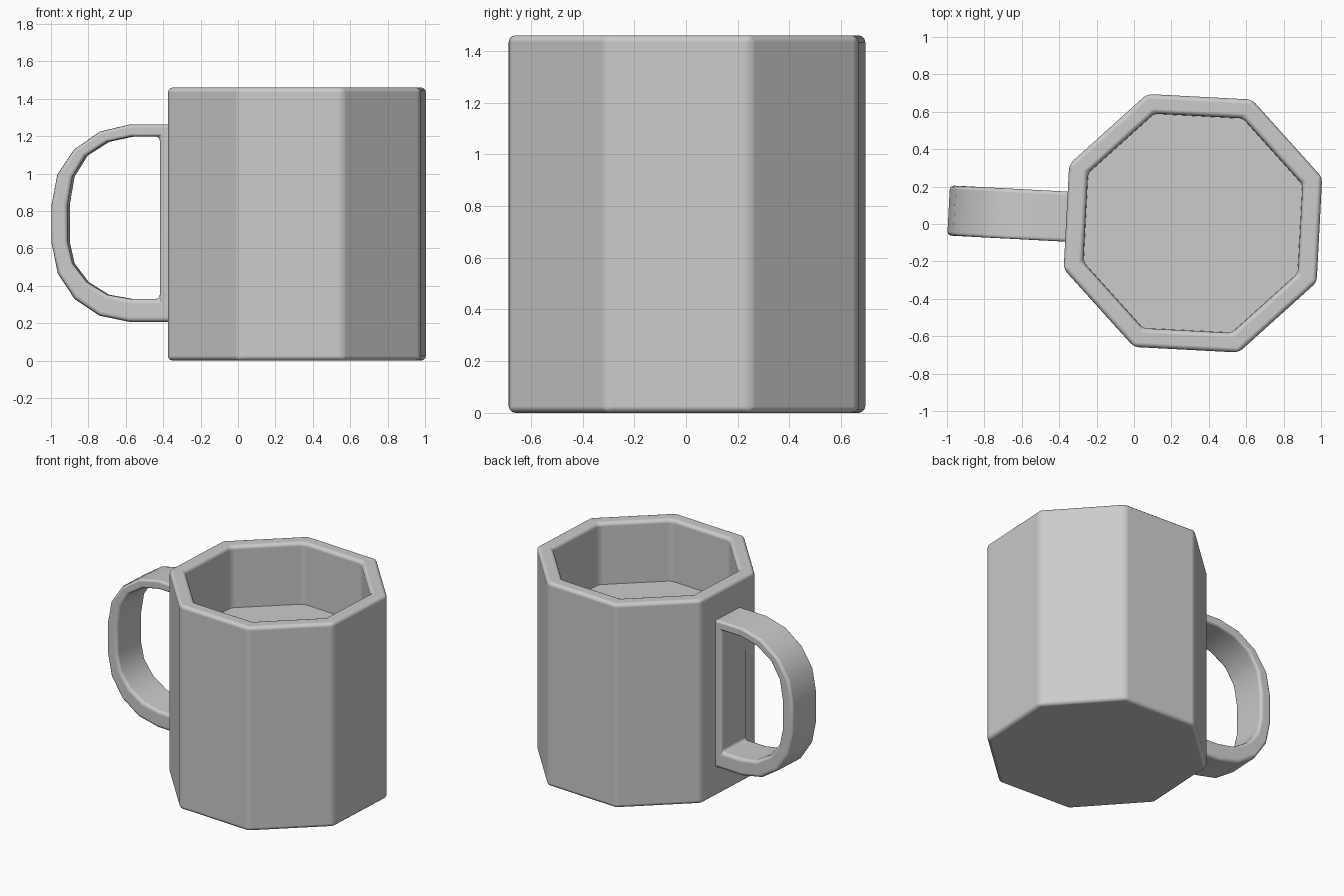
import bpy, bmesh
from math import cos, sin, radians

if "Cube" in bpy.data.objects:
    bpy.data.objects.remove(bpy.data.objects["Cube"])

CX, CY, TILT = 0.315, 0.004, radians(-3)


def finish(name, bm, bevel):
    bmesh.ops.recalc_face_normals(bm, faces=bm.faces[:])
    for f in bm.faces:
        f.smooth = True
    me = bpy.data.meshes.new(name)
    bm.to_mesh(me)
    bm.free()
    ob = bpy.data.objects.new(name, me)
    bpy.context.collection.objects.link(ob)
    ob.location = (CX, CY, 0)
    ob.rotation_euler.z = TILT
    if bevel:
        m = ob.modifiers.new("soft_edges", 'BEVEL')
        m.width = bevel
        m.segments = 3
        m.limit_method = 'ANGLE'
        m.angle_limit = radians(35)
        m.harden_normals = True
    return ob


def octagon(bm, r, z):
    return [bm.verts.new((r * cos(radians(22.5 + 45 * i)),
                          r * sin(radians(22.5 + 45 * i)), z)) for i in range(8)]


def bridge(bm, a, b):
    n = len(a)
    for i in range(n):
        j = (i + 1) % n
        bm.faces.new((a[i], a[j], b[j], b[i]))


# hollow octagonal cup: outer bottom, outer rim, inner rim, inner floor
bm = bmesh.new()
rings = [octagon(bm, r, z) for r, z in
         ((0.733, 0), (0.733, 1.46), (0.622, 1.46), (0.622, 0.11))]
for a, b in zip(rings, rings[1:]):
    bridge(bm, a, b)
bm.faces.new(rings[0])
bm.faces.new(rings[-1])
finish("cup", bm, 0.026)

# drink surface inside the cup
bm = bmesh.new()
bm.faces.new(octagon(bm, 0.621, 1.02))
drink = finish("drink", bm, 0)

# D-shaped handle: (distance from cup axis, height) for both loops
outer = [(0.66, 1.262), (0.89, 1.262), (1.048, 1.225), (1.188, 1.128),
         (1.277, 0.995), (1.308, 0.83), (1.308, 0.63), (1.274, 0.465),
         (1.185, 0.33), (1.05, 0.24), (0.89, 0.207), (0.66, 0.207)]
inner = [(0.728, 1.198), (0.88, 1.198), (1.01, 1.17), (1.126, 1.096),
         (1.196, 0.984), (1.222, 0.834), (1.222, 0.636), (1.196, 0.52),
         (1.12, 0.42), (1.01, 0.352), (0.885, 0.33), (0.728, 0.33)]
bm = bmesh.new()
loops = [[bm.verts.new((-r, y, z)) for r, z in pts]
         for pts, y in ((outer, -0.134), (outer, 0.134),
                        (inner, 0.134), (inner, -0.134))]
for k in range(4):
    bridge(bm, loops[k], loops[(k + 1) % 4])
finish("handle", bm, 0.022)
